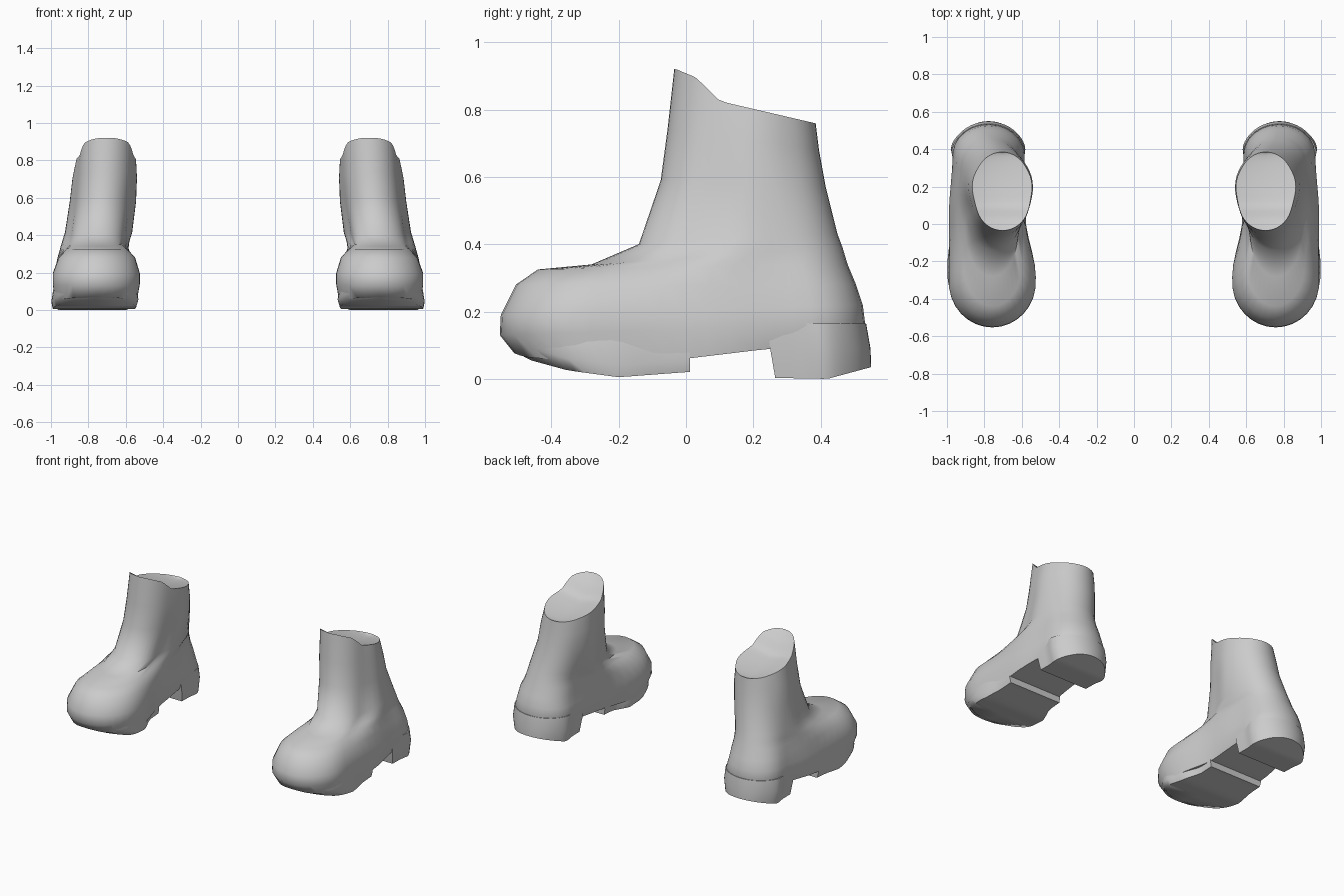
import bpy, bmesh, math

if "Cube" in bpy.data.objects:
    bpy.data.objects.remove(bpy.data.objects["Cube"])

grey = bpy.data.materials.new("boot grey")
grey.use_nodes = True
grey.diffuse_color = (0.6, 0.6, 0.6, 1)
grey.node_tree.nodes["Principled BSDF"].inputs["Base Color"].default_value = (0.6, 0.6, 0.6, 1)


def curve(points, t):
    """Piecewise linear lookup in (position, value) pairs."""
    if t <= points[0][0]:
        return points[0][1]
    for (a, u), (b, v) in zip(points, points[1:]):
        if t <= b:
            return u + (v - u) * (t - a) / (b - a)
    return points[-1][1]


def soft(values, s):
    """Smooth blend through fore, waist and heel values (s = 0 front, 1 back)."""
    f, w, h = values
    if s < 0.55:
        k = min(1, max(0, (s - 0.25) / 0.3))
        return f + (w - f) * k * k * (3 - 2 * k)
    k = min(1, (s - 0.55) / 0.3)
    return w + (h - w) * k * k * (3 - 2 * k)


def outline(yf, yb, inner, outer, zfun, front=0.24, back=0.16, n=24):
    """Inner and outer points from front to back; front and back are the
    lengths over which each end rounds off (0 leaves it square)."""
    rows = []
    for i in range(n + 1):
        s = (1 - math.cos(math.pi * i / n)) / 2
        y = yf + (yb - yf) * s
        e = 1
        for gap, length in ((y - yf, front), (yb - y, back)):
            if length > 0 and gap < length:
                e *= math.sqrt(max(0, 1 - (1 - gap / length) ** 2))
        a, b = soft(inner, s), soft(outer, s)
        m, h = (a + b) / 2, (b - a) / 2 * e
        rows.append(((m - h, y, zfun(y)), (m + h, y, zfun(y))))
    return rows


def loft(name, rings, sag=0.0, angle=50):
    """Skin a stack of outlines, cap both ends, and mirror for the other foot."""
    bm = bmesh.new()
    loops, pairs = [], []
    for rows in rings:
        ins = [bm.verts.new(r[0]) for r in rows]
        outs = [bm.verts.new(r[1]) for r in rows]
        pairs.append((ins, outs))
        loops.append(ins + outs[::-1])
    for lo, hi in zip(loops, loops[1:]):
        for i in range(len(lo)):
            j = (i + 1) % len(lo)
            bm.faces.new((lo[i], lo[j], hi[j], hi[i]))
    for k, (ins, outs) in enumerate((pairs[0], pairs[-1])):
        n = len(ins) - 1
        mids = []
        for i, (a, b) in enumerate(zip(ins, outs)):
            v = bm.verts.new((a.co + b.co) / 2)
            v.co.z -= sag * k * math.sin(math.pi * i / n)
            mids.append(v)
        for i in range(n):
            bm.faces.new((ins[i], ins[i + 1], mids[i + 1], mids[i]))
            bm.faces.new((mids[i], mids[i + 1], outs[i + 1], outs[i]))
    bmesh.ops.remove_doubles(bm, verts=bm.verts, dist=0.0005)
    bmesh.ops.recalc_face_normals(bm, faces=bm.faces)
    for side, sign in (("left", 1), ("right", -1)):
        copy = bm.copy()
        if sign < 0:
            for v in copy.verts:
                v.co.x *= -1
            bmesh.ops.reverse_faces(copy, faces=copy.faces)
        mesh = bpy.data.meshes.new(f"{side}_{name}")
        copy.to_mesh(mesh)
        copy.free()
        mesh.materials.append(grey)
        obj = bpy.data.objects.new(f"{side}_{name}", mesh)
        bpy.context.collection.objects.link(obj)
        bpy.ops.object.select_all(action="DESELECT")
        obj.select_set(True)
        bpy.context.view_layer.objects.active = obj
        bpy.ops.object.shade_smooth_by_angle(angle=math.radians(angle))
    bm.free()


# Upper: front y, z and back y, z, then inner and outer x at fore, waist, heel
upper = [
    (-0.553, 0.13, 0.532, 0.165, (0.525, 0.58, 0.585), (0.99, 0.99, 0.97)),
    (-0.550, 0.19, 0.525, 0.22, (0.525, 0.585, 0.60), (0.99, 0.98, 0.96)),
    (-0.505, 0.28, 0.505, 0.28, (0.55, 0.58, 0.605), (0.96, 0.965, 0.95)),
    (-0.440, 0.325, 0.48, 0.34, (0.595, 0.585, 0.61), (0.915, 0.95, 0.93)),
    (-0.280, 0.34, 0.465, 0.39, (0.62, 0.58, 0.61), (0.90, 0.94, 0.92)),
    (-0.140, 0.40, 0.450, 0.43, (0.605, 0.565, 0.60), (0.89, 0.925, 0.915)),
    (-0.075, 0.59, 0.415, 0.57, (0.575, 0.545, 0.57), (0.87, 0.90, 0.88)),
    (-0.055, 0.74, 0.395, 0.68, (0.56, 0.54, 0.555), (0.86, 0.885, 0.87)),
]
arch = [(-0.52, 0.08), (-0.48, 0.065), (-0.3, 0.05), (0.0, 0.06), (0.25, 0.09), (0.5, 0.10)]
rim = [(-0.03, 0.92), (0.03, 0.895), (0.10, 0.825), (0.38, 0.76)]

rings = [outline(-0.51, 0.52, (0.54, 0.60, 0.61), (0.98, 0.98, 0.95), lambda y: curve(arch, y))]
for yf, zf, yb, zb, inner, outer in upper:
    nose = 0.24 if yf < -0.2 else 0.17
    rings.append(outline(yf, yb, inner, outer, lambda y: curve([(yf, zf), (yb, zb)], y), nose))
rings.append(outline(-0.035, 0.385, (0.56, 0.545, 0.56), (0.845, 0.865, 0.85),
                     lambda y: curve(rim, y), 0.15))
loft("boot_upper", rings, sag=0.03)

# Forefoot sole: curled toe, square step at the arch
tread = [(-0.50, 0.075), (-0.46, 0.055), (-0.35, 0.025), (-0.2, 0.005), (0.0, 0.02)]
loft("front_sole", [
    outline(-0.48, 0.012, (0.535, 0.55, 0.595), (0.98, 0.99, 0.975),
            lambda y: curve(tread, y), 0.22, 0),
    outline(-0.515, 0.012, (0.522, 0.54, 0.59), (0.995, 0.998, 0.985),
            lambda y: curve(tread, y) + 0.035, 0.24, 0),
    outline(-0.53, 0.012, (0.535, 0.555, 0.60), (0.98, 0.985, 0.975),
            lambda y: 0.13, 0.24, 0),
], angle=60)

# Heel block: flat front, round back, lifted at the rear
lift = [(0.26, 0.003), (0.42, 0.0), (0.55, 0.035)]
loft("heel", [
    outline(0.265, 0.55, (0.60, 0.59, 0.60), (0.955, 0.965, 0.955), lambda y: curve(lift, y), 0),
    outline(0.25, 0.548, (0.59, 0.58, 0.585), (0.965, 0.98, 0.97), lambda y: 0.09, 0),
    outline(0.24, 0.535, (0.595, 0.585, 0.585), (0.965, 0.975, 0.97), lambda y: 0.165, 0),
], angle=40)
